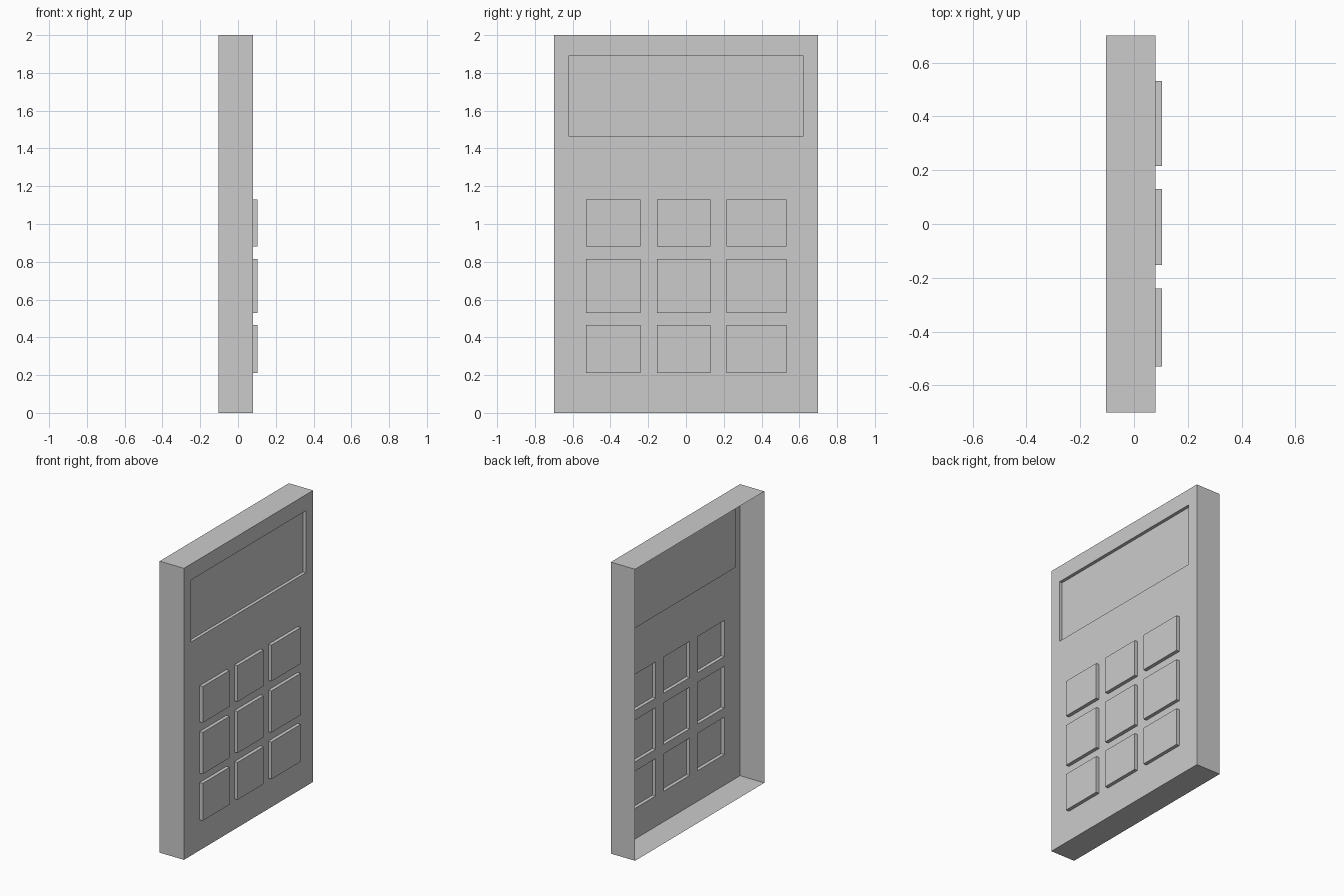
import bpy

if "Cube" in bpy.data.objects:
    bpy.data.objects.remove(bpy.data.objects["Cube"])

BACK, FACE, BUTTON_TOP, SCREEN_FLOOR = -0.104, 0.08, 0.104, 0.058
COLUMNS = [(-0.53, -0.24), (-0.153, 0.13), (0.215, 0.532)]
ROWS = [(0.21, 0.466), (0.53, 0.816), (0.882, 1.13)]
SCREEN = (-0.622, 0.622, 1.465, 1.89)
BODY = (-0.7, 0.7, 0.0, 2.0)


def make_object(name, verts, faces):
    mesh = bpy.data.meshes.new(name)
    mesh.from_pydata(verts, [], faces)
    obj = bpy.data.objects.new(name, mesh)
    bpy.context.collection.objects.link(obj)
    return obj


def corners(rect, x):
    y0, y1, z0, z1 = rect
    return [(x, y0, z0), (x, y1, z0), (x, y1, z1), (x, y0, z1)]


def tray(name, rect, x_rim, x_face, openings=()):
    """Thin shell: four walls from the rim to a face, which may have openings."""
    verts = corners(rect, x_rim) + corners(rect, x_face)
    faces = [(i, (i + 1) % 4, (i + 1) % 4 + 4, i + 4) for i in range(4)]
    # Split the face into cells along the opening edges, leaving openings out
    rects = [rect, *openings]
    ys = sorted({v for r in rects for v in r[:2]})
    zs = sorted({v for r in rects for v in r[2:]})
    for y0, y1 in zip(ys, ys[1:]):
        for z0, z1 in zip(zs, zs[1:]):
            y, z = (y0 + y1) / 2, (z0 + z1) / 2
            if any(o[0] < y < o[1] and o[2] < z < o[3] for o in openings):
                continue
            n = len(verts)
            verts += corners((y0, y1, z0, z1), x_face)
            faces.append((n, n + 1, n + 2, n + 3))
    return make_object(name, verts, faces)


# Body shell, open at the back
buttons = [(*col, *row) for row in ROWS for col in COLUMNS]
tray("body_shell", BODY, BACK, FACE, [SCREEN, *buttons])

# Recessed display
tray("screen", SCREEN, FACE, SCREEN_FLOOR)

# Raised hollow keys
for i, rect in enumerate(buttons, 1):
    tray(f"button_{i}", rect, FACE, BUTTON_TOP)
